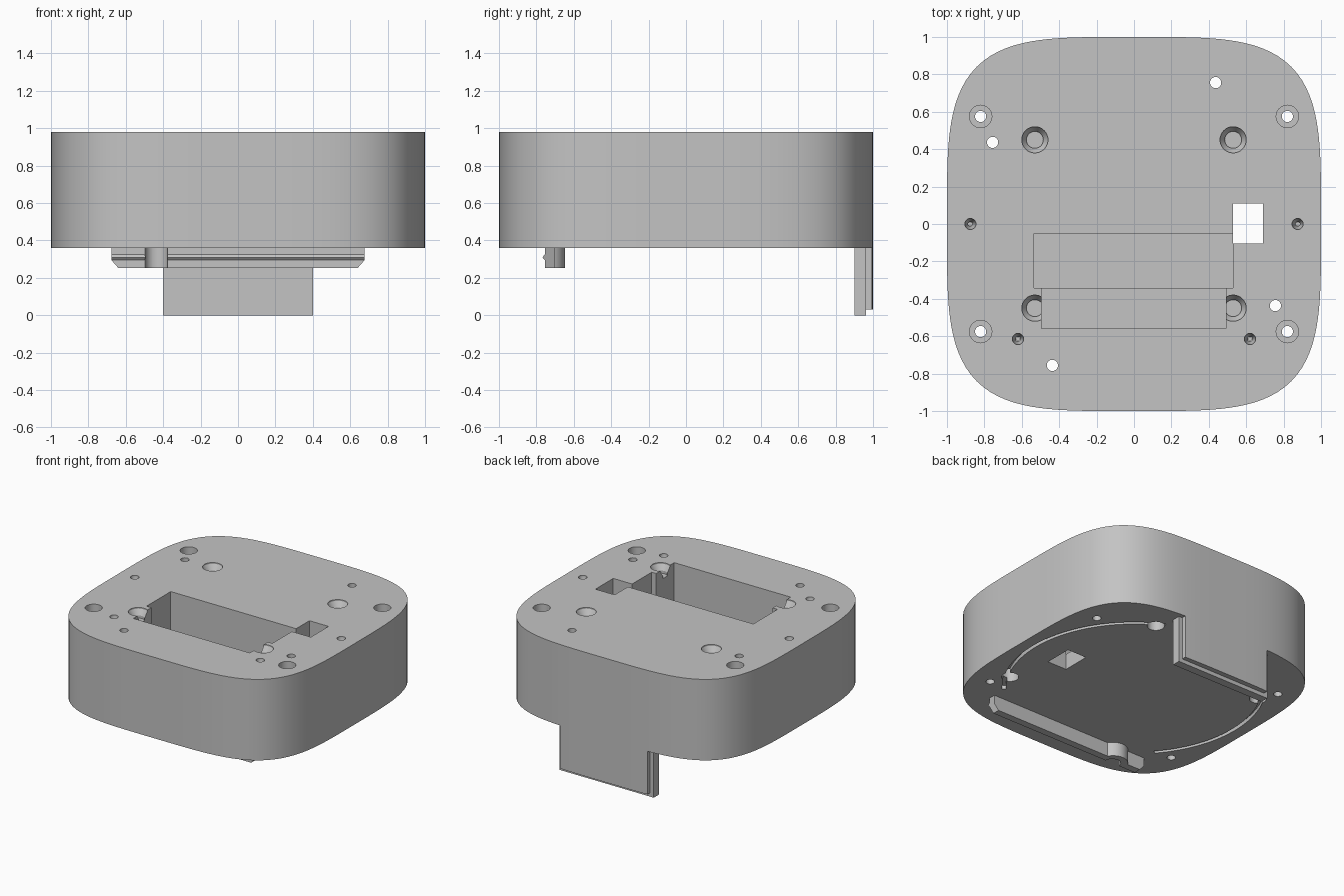
import bpy, bmesh, math
from mathutils import Vector

if "Cube" in bpy.data.objects:
    bpy.data.objects.remove(bpy.data.objects["Cube"], do_unlink=True)

grey = bpy.data.materials.new("plain_grey")
grey.use_nodes = True
grey.diffuse_color = (0.55, 0.55, 0.55, 1)
grey.node_tree.nodes["Principled BSDF"].inputs["Base Color"].default_value = grey.diffuse_color

BASE, TOP = 0.36, 0.98


def finish(name, bm):
    bmesh.ops.recalc_face_normals(bm, faces=bm.faces[:])
    mesh = bpy.data.meshes.new(name)
    bm.to_mesh(mesh)
    bm.free()
    mesh.materials.append(grey)
    ob = bpy.data.objects.new(name, mesh)
    bpy.context.collection.objects.link(ob)
    return ob


def prism(bm, outline, shift):
    """Extrude a closed outline of 3D points along a vector."""
    face = bm.faces.new([bm.verts.new(p) for p in outline])
    new = bmesh.ops.extrude_face_region(bm, geom=[face])["geom"]
    verts = [v for v in new if isinstance(v, bmesh.types.BMVert)]
    bmesh.ops.translate(bm, verts=verts, vec=Vector(shift))


def box(bm, x0, x1, y0, y1, z0, z1):
    prism(bm, [(x0, y0, z0), (x1, y0, z0), (x1, y1, z0), (x0, y1, z0)], (0, 0, z1 - z0))


def lathe(bm, x, y, profile, n=32):
    """Revolve (radius, z) steps into a closed solid."""
    rings = [[bm.verts.new((x + r * math.cos(math.tau * i / n),
                            y + r * math.sin(math.tau * i / n), z)) for i in range(n)]
             for r, z in profile]
    for a, b in zip(rings, rings[1:]):
        for i in range(n):
            j = (i + 1) % n
            bm.faces.new((a[i], a[j], b[j], b[i]))
    bm.faces.new(rings[0])
    bm.faces.new(rings[-1])


def combine(target, tool, operation, drop=True):
    mod = target.modifiers.new("cut", 'BOOLEAN')
    mod.operation, mod.solver, mod.object = operation, 'EXACT', tool
    bpy.context.view_layer.objects.active = target
    bpy.ops.object.modifier_apply(modifier=mod.name)
    if drop:
        bpy.data.objects.remove(tool, do_unlink=True)


def squircle(a):
    c, s = math.cos(a), math.sin(a)
    r = (c ** 4 + s ** 4) ** -0.25
    return r * c, r * s


# Rounded-square housing
bm = bmesh.new()
N = 160
prism(bm, [(*squircle(math.tau * i / N), BASE) for i in range(N)], (0, 0, TOP - BASE))
housing = finish("housing", bm)

# Front locating bar: ridged profile, chamfered ends
bm = bmesh.new()
front, back, low = -0.755, -0.70, 0.253
section = [(back, BASE), (front, BASE), (front, 0.325), (-0.768, 0.31),
           (front, 0.295), (front, low), (back, low), (back, 0.295)]
prism(bm, [(-0.677, y, z) for y, z in section], (1.354, 0, 0))
for v in bm.verts:
    if v.co.z < 0.26:
        v.co.x = math.copysign(0.64, v.co.x)
bar = finish("front_bar", bm)

# Half-round boss behind the bar
bm = bmesh.new()
prism(bm, [(-0.44 + 0.105 * math.cos(math.pi * i / 24),
            -0.752 + 0.105 * math.sin(math.pi * i / 24), low) for i in range(25)],
      (0, 0, BASE - low))
combine(bar, finish("boss", bm), 'UNION')

# Rear tab: inner plate plus an outer skin that follows the housing wall
bm = bmesh.new()
box(bm, -0.4, 0.4, 0.90, 0.962, 0, BASE)
tab = finish("rear_tab", bm)
bm = bmesh.new()
xs = [0.37 * (1 - i / 8) for i in range(17)]
skin = [(x, (1 - x ** 4) ** 0.25, 0.03) for x in xs]
prism(bm, skin + [(-0.37, 0.95, 0.03), (0.37, 0.95, 0.03)], (0, 0, BASE - 0.03))
combine(tab, finish("tab_skin", bm), 'UNION')

# Holes
bm = bmesh.new()
over, under = TOP + 0.02, 0.2
for sx in (-1, 1):
    for sy in (-1, 1):
        # counterbored corner screws and blind countersinks
        lathe(bm, sx * 0.82, sy * 0.575,
              [(0.06, over), (0.06, 0.62), (0.03, 0.62), (0.03, under)])
        lathe(bm, sx * 0.53, sy * 0.45,
              [(0.07, over), (0.07, TOP - 0.01), (0.045, TOP - 0.05), (0.045, TOP - 0.07)])
    for x, y in ((0.875, 0), (0.62, -0.615)):
        lathe(bm, sx * x, y,
              [(0.03, over), (0.03, TOP - 0.02), (0.012, TOP - 0.06), (0.012, TOP - 0.09)], 20)
# pinwheel of through holes, wide at the underside
for k in range(4):
    a = math.radians(60 + 90 * k)
    lathe(bm, 0.873 * math.cos(a), 0.873 * math.sin(a),
          [(0.03, over), (0.03, 0.68), (0.06, 0.68), (0.06, under)])
holes = finish("hole_cutter", bm)
combine(bar, holes, 'DIFFERENCE', drop=False)
combine(housing, holes, 'DIFFERENCE')

# Stepped top pocket and square cable opening
for dims in ((-0.535, 0.53, -0.342, -0.05, 0.48, over),
             (-0.495, 0.492, -0.56, -0.338, 0.50, over),
             (0.528, 0.69, -0.105, 0.11, under, over)):
    bm = bmesh.new()
    box(bm, *dims)
    combine(housing, finish("pocket_cutter", bm), 'DIFFERENCE')

# Arc grooves in the underside
bm = bmesh.new()
for side in (-1, 1):
    angles = [math.radians(-41 + 105 * i / 40) for i in range(41)]
    arc = [(0.888, a) for a in angles] + [(0.915, a) for a in reversed(angles)]
    prism(bm, [(side * r * math.cos(a), r * math.sin(a), BASE - 0.03) for r, a in arc],
          (0, 0, 0.06))
combine(housing, finish("groove_cutter", bm), 'DIFFERENCE')

# Smooth curved walls, keep crisp edges
for ob in (housing, bar, tab):
    bpy.ops.object.select_all(action='DESELECT')
    ob.select_set(True)
    bpy.context.view_layer.objects.active = ob
    bpy.ops.object.shade_smooth_by_angle(angle=math.radians(25))
